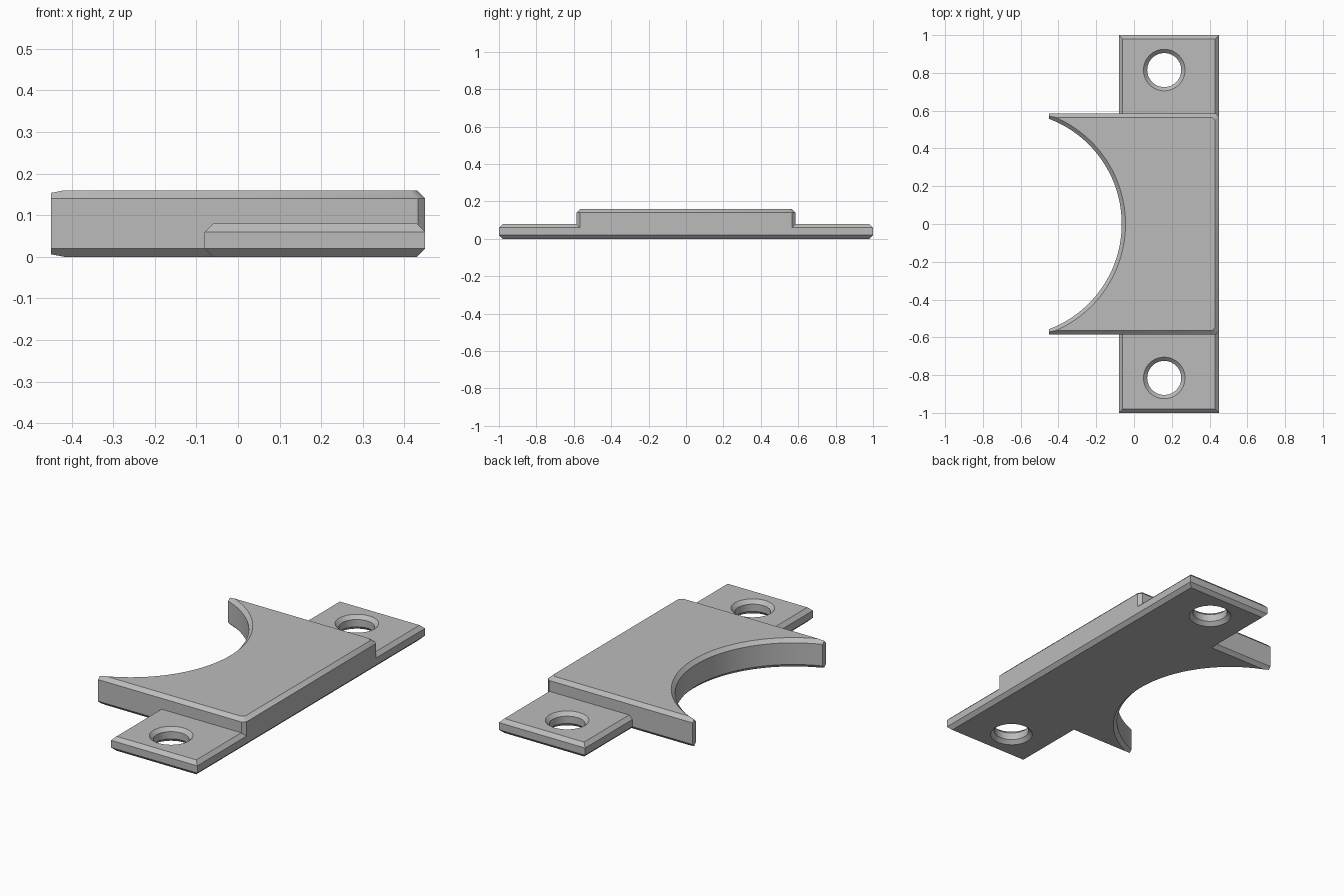
import bpy, bmesh, math

cube = bpy.data.objects.get("Cube")
if cube:
    bpy.data.objects.remove(cube, do_unlink=True)

grey = bpy.data.materials.new("plain grey")
grey.use_nodes = True
colour = (0.5, 0.5, 0.5, 1)
grey.diffuse_color = colour
grey.node_tree.nodes["Principled BSDF"].inputs["Base Color"].default_value = colour

C = 0.02           # chamfer size
RIGHT = 0.45       # long straight edge
BODY_H, TAB_H = 0.16, 0.08
BODY_Y = 0.585


def loft(name, rings):
    """Solid skinned through equal-length rings of points, bottom to top."""
    bm = bmesh.new()
    loops = [[bm.verts.new(p) for p in ring] for ring in rings]
    n = len(loops[0])
    for low, high in zip(loops, loops[1:]):
        for i in range(n):
            j = (i + 1) % n
            bm.faces.new((low[i], low[j], high[j], high[i]))
    bm.faces.new(loops[0][::-1])
    bm.faces.new(loops[-1])
    bmesh.ops.recalc_face_normals(bm, faces=bm.faces[:])
    mesh = bpy.data.meshes.new(name)
    bm.to_mesh(mesh)
    bm.free()
    mesh.materials.append(grey)
    obj = bpy.data.objects.new(name, mesh)
    bpy.context.collection.objects.link(obj)
    return obj


def layers(height):
    """Heights paired with the chamfer inset there."""
    return [(0, C), (C, 0), (height - C, 0), (height, C)]


def flared_cutter(x, y, r, height, steps):
    """Round cutter that widens through both chamfers."""
    profile = [(-C, r + 2 * C), (C, r), (height - C, r), (height + C, r + 2 * C)]
    angles = [math.tau * i / steps for i in range(steps)]
    cutter = loft("cutter", [[(x + rad * math.cos(a), y + rad * math.sin(a), z)
                              for a in angles] for z, rad in profile])
    cutter.hide_render = True
    return cutter


def combine(target, other, operation):
    mod = target.modifiers.new("join", "BOOLEAN")
    mod.operation, mod.solver, mod.object = operation, "EXACT", other
    bpy.context.view_layer.objects.active = target
    bpy.ops.object.modifier_apply(modifier=mod.name)
    bpy.data.objects.remove(other, do_unlink=True)


# Thick body with cut right-hand corners and square left end
def body_ring(z, d):
    x, y, k = RIGHT - d, BODY_Y - d, C * 0.9
    return [(-RIGHT, -y, z), (x - k, -y, z), (x, k - y, z),
            (x, y - k, z), (x - k, y, z), (-RIGHT, y, z)]


body = loft("mounting_plate", [body_ring(z, d) for z, d in layers(BODY_H)])

# Large round bite out of the left side
combine(body, flared_cutter(-0.66, 0, 0.595, BODY_H, 192), "DIFFERENCE")

# Thin screw tabs at both ends, each with a chamfered hole
for side in (-1, 1):
    rings = []
    for z, d in layers(TAB_H):
        x0, x1, y0, y1 = d - 0.08, RIGHT - d, side * 0.5, side * (1 - d)
        rings.append([(x0, y0, z), (x1, y0, z), (x1, y1, z), (x0, y1, z)])
    tab = loft("screw_tab", rings)
    combine(tab, flared_cutter(0.16, side * 0.815, 0.09, TAB_H, 64), "DIFFERENCE")
    combine(body, tab, "UNION")

bpy.ops.object.select_all(action="DESELECT")
body.select_set(True)
bpy.context.view_layer.objects.active = body
bpy.ops.object.shade_smooth_by_angle(angle=math.radians(30))
